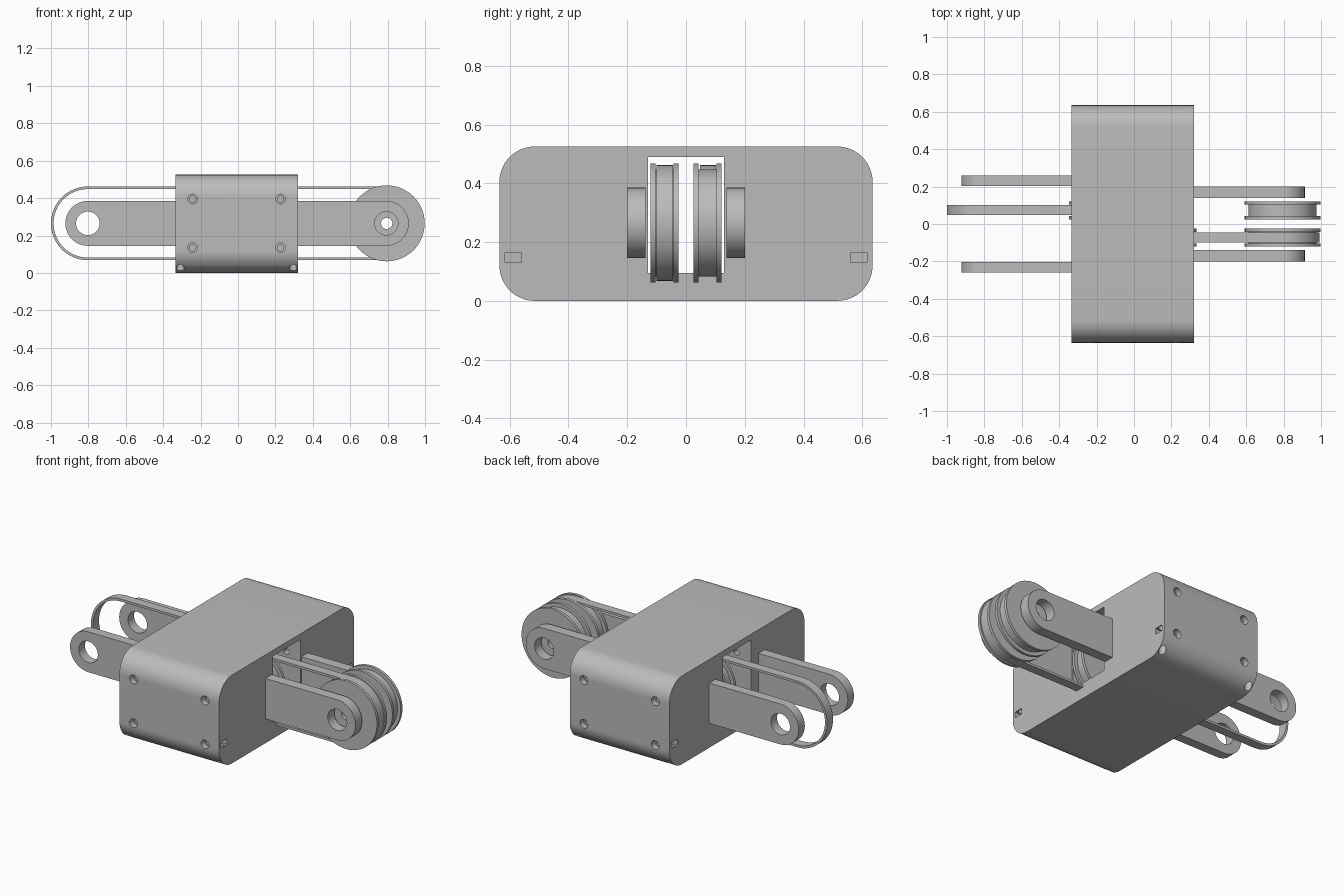
import bpy, bmesh, math
from mathutils import Vector

cube = bpy.data.objects.get("Cube")
if cube:
    bpy.data.objects.remove(cube)

grey = bpy.data.materials.new("plain grey")
grey.use_nodes = True
GREY = (0.5, 0.5, 0.5, 1)
grey.diffuse_color = GREY
grey.node_tree.nodes["Principled BSDF"].inputs["Base Color"].default_value = GREY

MID = -0.0075       # middle of the housing in x
AXIS = 0.265        # height of every wheel axis
END = 0.795         # distance of the outer wheel axes


def finish(name, bm):
    bmesh.ops.remove_doubles(bm, verts=bm.verts, dist=1e-5)
    bmesh.ops.recalc_face_normals(bm, faces=bm.faces)
    mesh = bpy.data.meshes.new(name)
    bm.to_mesh(mesh)
    bm.free()
    mesh.materials.append(grey)
    obj = bpy.data.objects.new(name, mesh)
    bpy.context.collection.objects.link(obj)
    return obj


def smooth(obj):
    bpy.ops.object.select_all(action='DESELECT')
    obj.select_set(True)
    bpy.context.view_layer.objects.active = obj
    bpy.ops.object.shade_smooth_by_angle(angle=math.radians(35))
    return obj


def prism(name, points, shift):
    """Extrude a closed outline along a vector."""
    bm = bmesh.new()
    face = bm.faces.new([bm.verts.new(p) for p in points])
    ext = bmesh.ops.extrude_face_region(bm, geom=[face], use_keep_orig=True)
    moved = [v for v in ext["geom"] if isinstance(v, bmesh.types.BMVert)]
    bmesh.ops.translate(bm, verts=moved, vec=shift)
    return finish(name, bm)


def box(name, lo, hi):
    pts = [(lo[0], lo[1], lo[2]), (hi[0], lo[1], lo[2]),
           (hi[0], hi[1], lo[2]), (lo[0], hi[1], lo[2])]
    return prism(name, pts, (0, 0, hi[2] - lo[2]))


def rod(name, start, end, radius, n=32):
    """Cylinder between two points."""
    a, d = Vector(start), Vector(end) - Vector(start)
    u = d.orthogonal().normalized()
    w = d.normalized().cross(u)
    ring = [math.tau * i / n for i in range(n)]
    return prism(name, [a + (u * math.cos(t) + w * math.sin(t)) * radius for t in ring], d)


def cut(obj, cutters):
    """Subtract helper solids and remove them."""
    bpy.context.view_layer.objects.active = obj
    for c in cutters:
        c.hide_render = True
        mod = obj.modifiers.new("cut", 'BOOLEAN')
        mod.operation, mod.solver, mod.object = 'DIFFERENCE', 'EXACT', c
        bpy.ops.object.modifier_apply(modifier=mod.name)
        bpy.data.objects.remove(c)


def arc(cx, cz, r, a0, a1, n):
    return [(cx + r * math.cos(a0 + (a1 - a0) * i / n),
             cz + r * math.sin(a0 + (a1 - a0) * i / n)) for i in range(n + 1)]


def arm(name, side, y0, y1, reach):
    """Flat bar with a rounded, bored end."""
    r = 0.12
    outline = [(0.3, AXIS - r)] + arc(reach, AXIS, r, -math.pi / 2, math.pi / 2, 32) + [(0.3, AXIS + r)]
    obj = prism(name, [(side * x, y0, z) for x, z in outline], (0, y1 - y0, 0))
    cut(obj, [rod("bore", (side * reach, -0.5, AXIS), (side * reach, 0.5, AXIS), 0.063)])
    return smooth(obj)


def pulley(name, x, y0):
    """Flanged wheel turned from a closed section."""
    w, flange, rim, core, bore = 0.095, 0.017, 0.203, 0.182, 0.03
    section = [(bore, 0), (rim, 0), (rim, flange), (core, flange),
               (core, w - flange), (rim, w - flange), (rim, w), (bore, w)]
    bm = bmesh.new()
    vs = [bm.verts.new((x + r, y0 + y, AXIS)) for r, y in section]
    edges = [bm.edges.new((vs[i - 1], vs[i])) for i in range(len(vs))]
    bmesh.ops.spin(bm, geom=vs + edges, cent=(x, 0, AXIS), axis=(0, 1, 0),
                   angle=math.tau, steps=64)
    return smooth(finish(name, bm))


def belt(name, xa, xb, y0, y1):
    """Closed flat loop around two axes."""
    def loop(r):
        return (arc(xb, AXIS, r, -math.pi / 2, math.pi / 2, 32)
                + arc(xa, AXIS, r, math.pi / 2, 1.5 * math.pi, 32))
    bm = bmesh.new()
    rings = [[bm.verts.new((x, y, z)) for x, z in loop(r)]
             for r, y in ((0.197, y0), (0.197, y1), (0.183, y1), (0.183, y0))]
    for k in range(4):
        a, b = rings[k - 1], rings[k]
        for i in range(len(a)):
            bm.faces.new((a[i - 1], a[i], b[i], b[i - 1]))
    return smooth(finish(name, bm))


# Housing: rounded block with a tunnel along x
R, W, H = 0.12, 0.635, 0.525
corners = [(W - R, R), (W - R, H - R), (R - W, H - R), (R - W, R)]
profile = []
for k, (cy, cz) in enumerate(corners):
    start = (k - 1) * math.pi / 2
    profile += arc(cy, cz, R, start, start + math.pi / 2, 16)
housing = prism("housing", [(-0.335, y, z) for y, z in profile], (0.655, 0, 0))
cutters = [box("tunnel", (-1, -0.13, 0.095), (1, 0.13, 0.49))]
for sx in (-1, 1):
    x = MID + sx * 0.235
    # Side screw holes with counterbores
    for z in (0.135, 0.395):
        cutters.append(rod("screw_hole", (x, -1, z), (x, 1, z), 0.017, 24))
        for sy in (-1, 1):
            cutters.append(rod("counterbore", (x, sy * 0.6, z), (x, sy * 0.7, z), 0.026, 24))
    # Vertical holes at the lower corners, with nut slots
    x = MID + sx * 0.302
    for sy in (-1, 1):
        y = sy * 0.588
        cutters.append(rod("corner_hole", (x, y, -0.1), (x, y, 0.2), 0.021, 24))
        xs = sorted((x - sx * 0.03, x + sx * 0.1))
        cutters.append(box("nut_slot", (xs[0], y - 0.028, 0.13), (xs[1], y + 0.028, 0.165)))
cut(housing, cutters)
smooth(housing)

# Arms: narrow pair at the left, wide pair at the right
for label, s in (("front", -1), ("back", 1)):
    arm(label + "_left_arm", 1, s * 0.138, s * 0.2, 0.793)
    arm(label + "_right_arm", -1, s * 0.202, s * 0.26, 0.803)

# Pulleys at the left end and inside the tunnel
pulley("front_outer_pulley", END, -0.12)
pulley("back_outer_pulley", END, 0.025)
pulley("front_inner_pulley", MID + 0.138, -0.12)
pulley("back_inner_pulley", MID - 0.138, 0.025)

# Drive belts
belt("front_belt", MID + 0.138, END, -0.1, -0.045)
belt("back_belt", -0.803, MID - 0.138, 0.047, 0.102)
